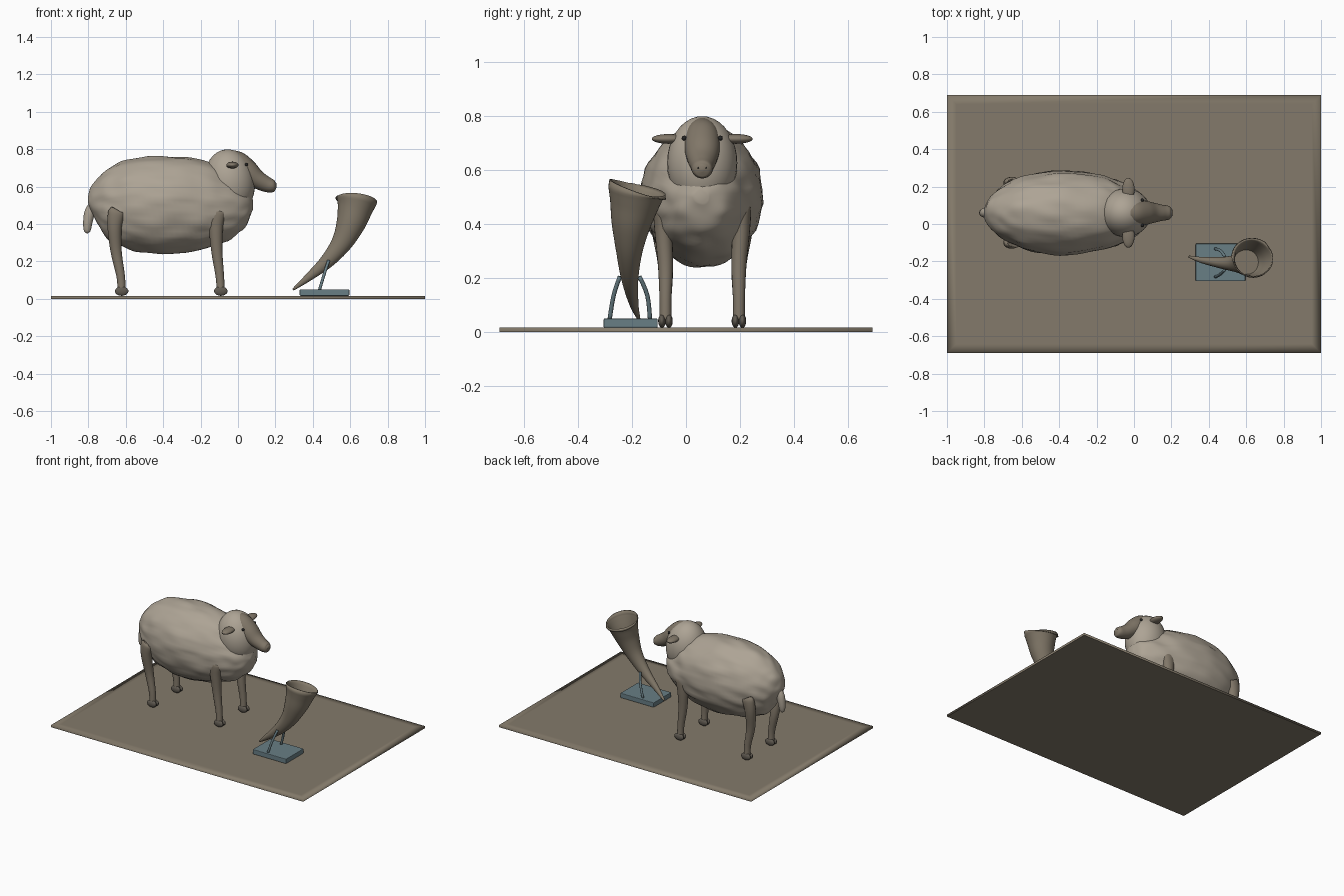
import bpy, bmesh, math
from mathutils import Vector, noise

if "Cube" in bpy.data.objects:
    bpy.data.objects.remove(bpy.data.objects["Cube"])


def material(name, rgb):
    m = bpy.data.materials.new(name)
    m.use_nodes = True
    m.diffuse_color = (*rgb, 1)
    m.node_tree.nodes["Principled BSDF"].inputs["Base Color"].default_value = (*rgb, 1)
    return m


WOOL = material("wool", (0.42, 0.37, 0.30))
SKIN = material("skin", (0.22, 0.185, 0.14))
HOOF = material("hoof", (0.12, 0.105, 0.085))
EYE = material("eye", (0.02, 0.02, 0.02))
EARTH = material("earth", (0.23, 0.195, 0.145))
HORN = material("horn", (0.23, 0.195, 0.145))
STAND = material("stand", (0.14, 0.21, 0.235))
MID = 0.06  # the sheep's own centre line


def finish(bm, name, mat, smooth=True):
    bmesh.ops.recalc_face_normals(bm, faces=bm.faces)
    me = bpy.data.meshes.new(name)
    bm.to_mesh(me)
    bm.free()
    me.materials.append(mat)
    for p in me.polygons:
        p.use_smooth = smooth
    ob = bpy.data.objects.new(name, me)
    bpy.context.collection.objects.link(ob)
    return ob


def catmull(a, b, c, d, t):
    return 0.5 * (2 * b + (c - a) * t + (2 * a - 5 * b + 4 * c - d) * t * t
                  + (3 * b - a - 3 * c + d) * t ** 3)


def loft(name, mat, stations, seg=24, steps=5, open_end=False, end=None, rough=0):
    """Skin elliptical rings (x, y, z, side radius, other radius) along a smooth path."""
    s = [stations[0]] + list(stations) + [stations[-1]]
    rows = []
    for i in range(len(s) - 3):
        for k in range(steps):
            rows.append([catmull(*q, k / steps) for q in zip(*s[i:i + 4])])
    rows.append(list(stations[-1]))
    bm = bmesh.new()
    rings = []
    for i, r in enumerate(rows):
        a, b = rows[max(i - 1, 0)], rows[min(i + 1, len(rows) - 1)]
        tan = (Vector(b[:3]) - Vector(a[:3])).normalized()
        if end and i == len(rows) - 1:
            tan = Vector(end).normalized()
        side = Vector((0, 1, 0))
        side = (side - tan * side.dot(tan)).normalized()
        up = tan.cross(side)
        ring = []
        for j in range(seg):
            w = math.tau * j / seg
            p = Vector(r[:3]) + side * math.cos(w) * r[3] + up * math.sin(w) * r[4]
            if rough:  # long, shallow fleece folds
                n = noise.noise(Vector((p.x * 7, p.y * 16, p.z * 22)))
                p += (p - Vector(r[:3])).normalized() * rough * n
            ring.append(bm.verts.new(p))
        rings.append(ring)
    for a, b in zip(rings, rings[1:]):
        for j in range(seg):
            bm.faces.new((a[j], a[(j + 1) % seg], b[(j + 1) % seg], b[j]))
    bm.faces.new(rings[0])
    if not open_end:
        bm.faces.new(rings[-1])
    return finish(bm, name, mat)


def ellipsoid(name, mat, centre, radii, tilt=0, seg=20):
    bm = bmesh.new()
    bmesh.ops.create_uvsphere(bm, u_segments=seg, v_segments=seg // 2 + 2, radius=1)
    ob = finish(bm, name, mat)
    ob.location, ob.scale, ob.rotation_euler = centre, radii, (0, tilt, 0)
    return ob


def box(name, mat, lo, hi):
    bm = bmesh.new()
    bmesh.ops.create_cube(bm, size=1)
    for v in bm.verts:
        v.co = [l + (c + 0.5) * (h - l) for c, l, h in zip(v.co, lo, hi)]
    return bm


# Ground slab with a soft border
bm = box("ground", EARTH, (-1, -0.69, 0), (1, 0.69, 0.016))
top = [f for f in bm.faces if f.normal.z > 0.9 or f.calc_center_median().z > 0.015]
bmesh.ops.inset_region(bm, faces=top, thickness=0.07)
ground = finish(bm, "ground", EARTH)
for p in ground.data.polygons:
    p.use_smooth = p.center.z > 0.001

# Fleece-covered body: x, top, bottom, half width
outline = [(-0.79, 0.51, 0.45, 0.025), (-0.775, 0.57, 0.40, 0.065), (-0.74, 0.64, 0.345, 0.11),
           (-0.68, 0.695, 0.30, 0.155), (-0.57, 0.745, 0.26, 0.2), (-0.4, 0.765, 0.24, 0.225),
           (-0.22, 0.745, 0.255, 0.21), (-0.1, 0.70, 0.29, 0.175), (0, 0.645, 0.355, 0.13),
           (0.055, 0.59, 0.42, 0.085), (0.08, 0.53, 0.48, 0.03)]
loft("body", WOOL, [(x, MID, (t + b) / 2, w, (t - b) / 2) for x, t, b, w in outline],
     seg=64, steps=6, rough=0.011)

# Woolly neck, bare face and tail
ellipsoid("neck_wool", WOOL, (-0.045, MID, 0.625), (0.135, 0.13, 0.175), -0.15, 32)
face = [(-0.055, 0.765, 0.025, 0.02), (-0.035, 0.758, 0.045, 0.04), (0, 0.73, 0.062, 0.058),
        (0.05, 0.68, 0.066, 0.062), (0.1, 0.64, 0.055, 0.05), (0.15, 0.613, 0.043, 0.042),
        (0.185, 0.602, 0.037, 0.034), (0.2, 0.6, 0.024, 0.022), (0.206, 0.599, 0.005, 0.005)]
loft("face", SKIN, [(x, MID, z, w, h) for x, z, w, h in face])
tail = [(-0.76, 0.52, 0.02, 0.02), (-0.79, 0.47, 0.026, 0.028), (-0.803, 0.41, 0.024, 0.025),
        (-0.806, 0.365, 0.016, 0.018), (-0.806, 0.35, 0.004, 0.004)]
loft("tail", WOOL, [(x, MID, z, w, h) for x, z, w, h in tail], seg=16)

# Ears, eyes, nostrils, legs and split hooves on both sides
for side, sgn in (("left", 1), ("right", -1)):
    ellipsoid(side + "_ear", SKIN, (-0.03, MID + sgn * 0.125, 0.715), (0.033, 0.062, 0.018))
    ellipsoid(side + "_eye", EYE, (0.045, MID + sgn * 0.067, 0.718), (0.009, 0.009, 0.009), 0, 12)
    ellipsoid(side + "_nostril", EYE, (0.202, MID + sgn * 0.014, 0.608), (0.004, 0.004, 0.003), 0, 8)
    for end, x, lean, spread in (("front", -0.1, -0.018, 0.155), ("back", -0.63, -0.03, 0.165)):
        y = MID + sgn * 0.136
        loft(f"{end}_{side}_leg", SKIN,
             [(x + 0.007, y, 0.045, 0.022, 0.022), (x + 0.003, y, 0.12, 0.022, 0.023),
              (x + lean * 0.7, y, 0.25, 0.028, 0.03),
              (x + lean, MID + sgn * (spread - 0.01), 0.38, 0.032, 0.038),
              (x + lean * 0.7, MID + sgn * spread, 0.46, 0.026, 0.044),
              (x + lean * 0.6, MID + sgn * spread, 0.473, 0.012, 0.03)], seg=18)
        for k, toe in enumerate((-0.013, 0.013)):
            ellipsoid(f"{end}_{side}_toe_{k + 1}", HOOF, (x + 0.008, y + toe, 0.041),
                      (0.037, 0.014, 0.025), 0, 14)

# Hollow drinking horn with an inner floor
horn = loft("horn", HORN,
            [(0.295, -0.175, 0.05, 0.006, 0.006), (0.365, -0.193, 0.105, 0.017, 0.019),
             (0.475, -0.208, 0.2, 0.032, 0.038), (0.555, -0.21, 0.3, 0.049, 0.056),
             (0.602, -0.203, 0.4, 0.073, 0.077), (0.625, -0.19, 0.48, 0.093, 0.094),
             (0.635, -0.182, 0.528, 0.108, 0.11)],
            seg=40, open_end=True, end=(0.1, 0.34, 0.94))
wall = horn.modifiers.new("wall", "SOLIDIFY")
wall.thickness, wall.offset = 0.006, -1
bm = bmesh.new()
bmesh.ops.create_circle(bm, cap_ends=True, segments=32, radius=0.068)
floor = finish(bm, "horn_floor", HORN, False)
floor.location = (0.6, -0.203, 0.395)
floor.rotation_euler = Vector((0.3, 0.1, 0.95)).to_track_quat("Z", "Y").to_euler()

# Stand: base plate and two bent prongs
base = finish(box("stand_base", STAND, (0.33, -0.305, 0.016), (0.595, -0.105, 0.05)),
              "stand_base", STAND, False)
edge = base.modifiers.new("edge", "BEVEL")
edge.width, edge.segments = 0.004, 2
for name, ys in (("front_prong", (-0.283, -0.268, -0.245)), ("back_prong", (-0.133, -0.143, -0.172))):
    loft(name, STAND, [(x, y, z, 0.008, 0.008) for x, y, z in
                       zip((0.435, 0.462, 0.485), ys, (0.045, 0.135, 0.205))], seg=12, steps=4)
